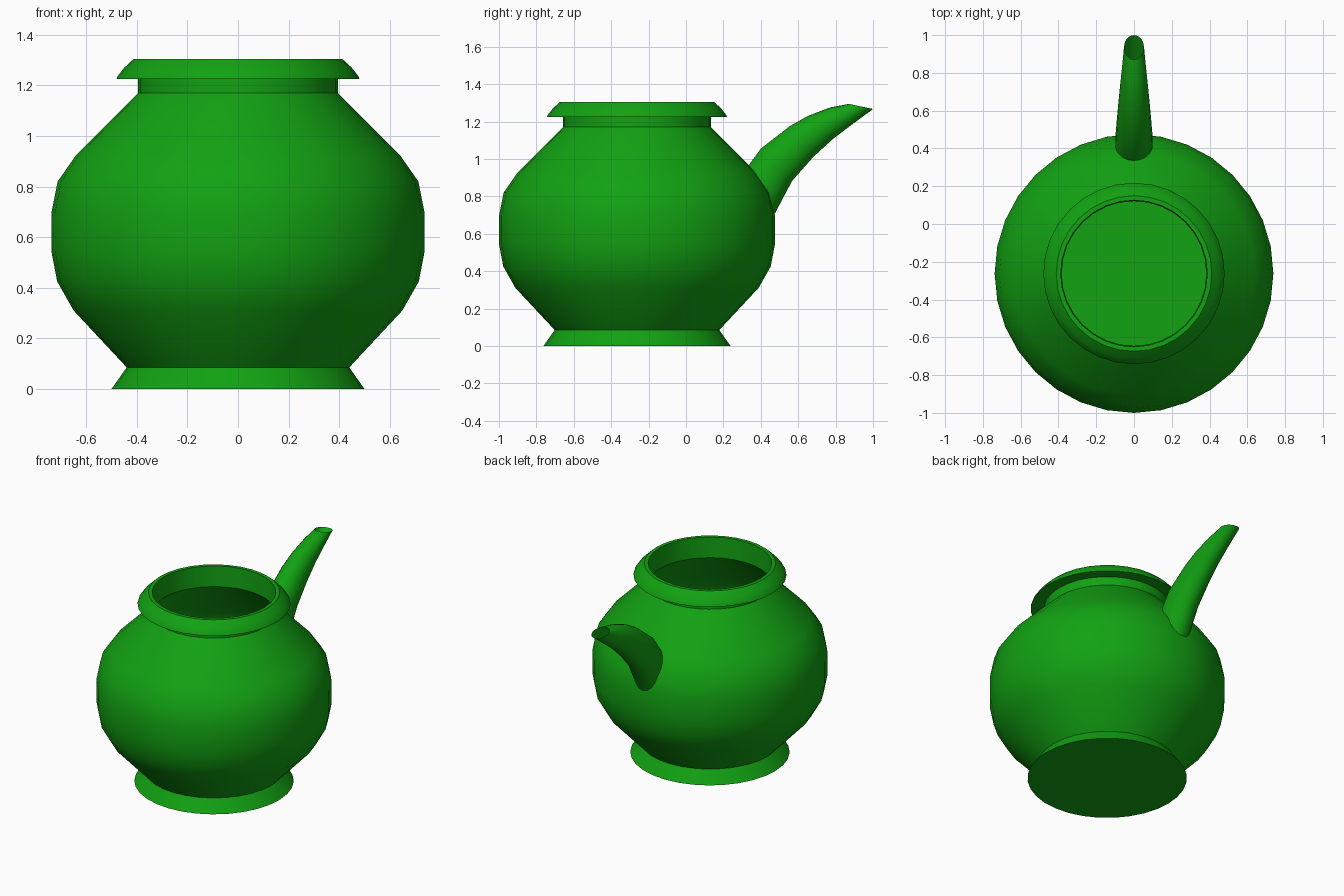
import bpy, bmesh, math
from mathutils import Vector

if "Cube" in bpy.data.objects:
    bpy.data.objects.remove(bpy.data.objects["Cube"])

green = bpy.data.materials.new("green_glaze")
green.diffuse_color = (0.006, 0.36, 0.006, 1)
green.use_nodes = True
green.node_tree.nodes["Principled BSDF"].inputs["Base Color"].default_value = green.diffuse_color


def finish(name, bm, angle=35):
    mesh = bpy.data.meshes.new(name)
    bm.to_mesh(mesh)
    bm.free()
    ob = bpy.data.objects.new(name, mesh)
    bpy.context.collection.objects.link(ob)
    mesh.materials.append(green)
    bpy.ops.object.select_all(action='DESELECT')
    ob.select_set(True)
    bpy.context.view_layer.objects.active = ob
    bpy.ops.object.shade_smooth_by_angle(angle=math.radians(angle))
    return ob


def bridge(bm, rings):
    for a, b in zip(rings, rings[1:]):
        n = len(a)
        for i in range(n):
            j = (i + 1) % n
            bm.faces.new((a[i], a[j], b[j], b[i]))


def circle(center, u, v, n):
    return [center + u * math.cos(2 * math.pi * i / n) + v * math.sin(2 * math.pi * i / n)
            for i in range(n)]


# Pot: foot, belly, neck and rim outside, then a thin inner wall down to the floor
outer = [(0.50, 0), (0.44, 0.085), (0.65, 0.31), (0.715, 0.425), (0.738, 0.545),
         (0.738, 0.695), (0.713, 0.82), (0.64, 0.925), (0.395, 1.17), (0.395, 1.23),
         (0.48, 1.225), (0.477, 1.235), (0.45, 1.27), (0.412, 1.305)]
inner = [(0.388, 1.305), (0.383, 1.165), (0.628, 0.92), (0.70, 0.815), (0.725, 0.695),
         (0.725, 0.545), (0.703, 0.43), (0.64, 0.318), (0.425, 0.085), (0.485, 0.012)]
bm = bmesh.new()
rings = [[bm.verts.new(p) for p in circle(Vector((0, -0.262, z)), Vector((r, 0, 0)),
                                          Vector((0, r, 0)), 32)]
         for r, z in outer + inner]
bridge(bm, rings)
bm.faces.new(rings[0][::-1])
bm.faces.new(rings[-1])
bmesh.ops.recalc_face_normals(bm, faces=bm.faces[:])
finish("pot", bm)

# Spout: open tapered tube; each ring has upper (y, z), lower (y, z), half width
sections = [((0.32, 0.945), (0.455, 0.67), 0.10),
            ((0.40, 1.055), (0.567, 0.882), 0.097),
            ((0.556, 1.176), (0.68, 1.01), 0.085),
            ((0.652, 1.23), (0.786, 1.107), 0.075),
            ((0.77, 1.275), (0.877, 1.176), 0.064),
            ((0.871, 1.294), (1.0, 1.267), 0.053)]
bm = bmesh.new()
rings = []
for top, low, half in sections:
    top, low = Vector((0, *top)), Vector((0, *low))
    rings.append([bm.verts.new(p) for p in circle((top + low) / 2, Vector((half, 0, 0)),
                                                  (top - low) / 2, 20)])
bridge(bm, rings)
bmesh.ops.recalc_face_normals(bm, faces=bm.faces[:])
finish("spout", bm, 50)
